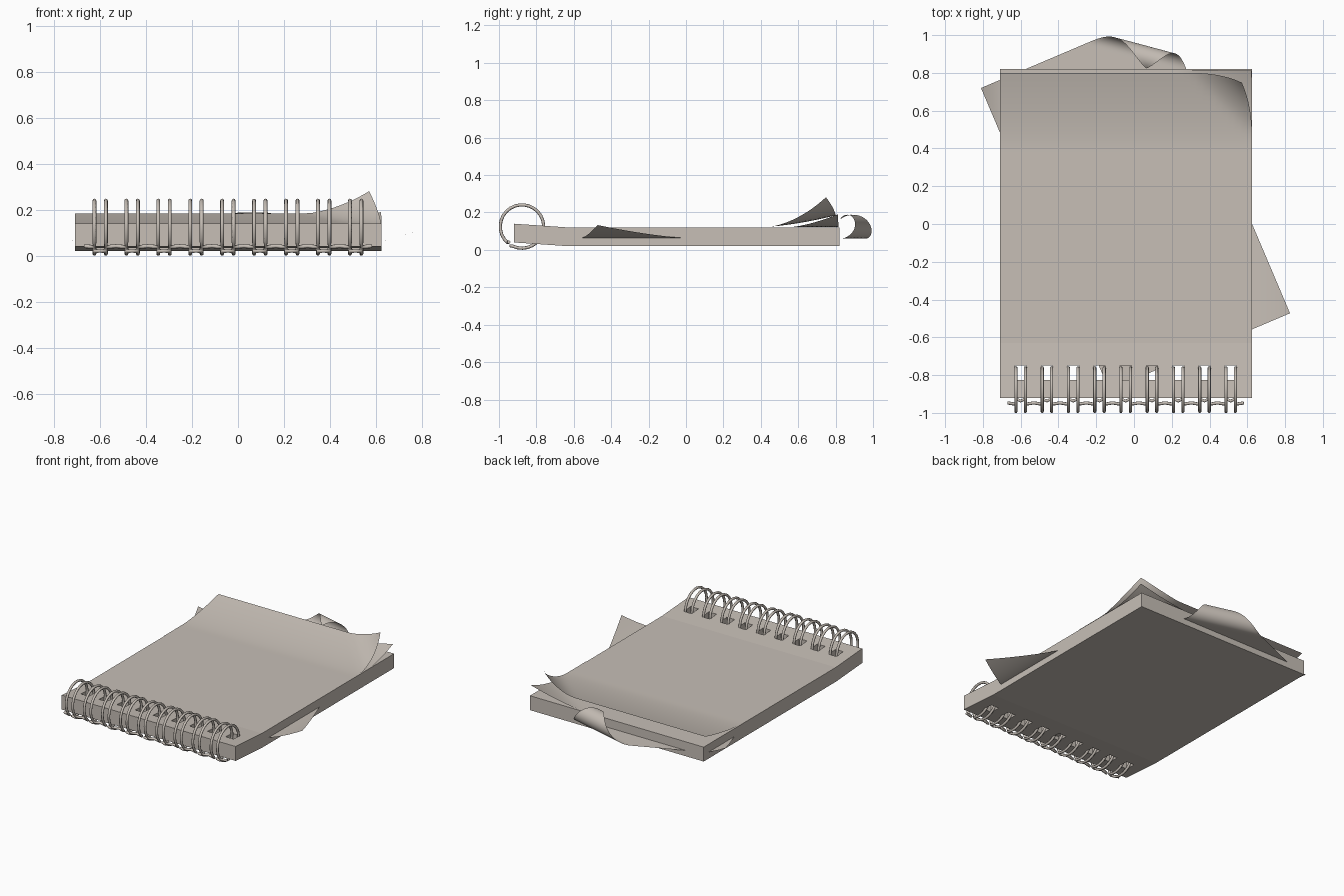
import bpy, bmesh, math
from mathutils import Vector

if "Cube" in bpy.data.objects:
    bpy.data.objects.remove(bpy.data.objects["Cube"])

mat = bpy.data.materials.new("warm_beige")
mat.diffuse_color = (0.57, 0.52, 0.47, 1)
mat.use_nodes = True
mat.node_tree.nodes["Principled BSDF"].inputs["Base Color"].default_value = mat.diffuse_color

X0, X1, Y0, Y1 = -0.71, 0.625, -0.92, 0.82
RINGS = [-0.60 + i * 0.139 for i in range(9)]


def finish(name, bm, smooth=False):
    me = bpy.data.meshes.new(name)
    bm.to_mesh(me)
    bm.free()
    ob = bpy.data.objects.new(name, me)
    bpy.context.collection.objects.link(ob)
    me.materials.append(mat)
    for p in me.polygons:
        p.use_smooth = smooth
    return ob


def grid(bm, xs, ys, func, skip=lambda x, y: False):
    v = [[bm.verts.new(func(x, y)) for y in ys] for x in xs]
    for i in range(len(xs) - 1):
        for j in range(len(ys) - 1):
            if not skip((xs[i] + xs[i + 1]) / 2, (ys[j] + ys[j + 1]) / 2):
                bm.faces.new((v[i][j], v[i + 1][j], v[i + 1][j + 1], v[i][j + 1]))


def span(a, b, n):
    return [a + (b - a) * i / n for i in range(n + 1)]


# Page block, gently raised at the binding, with square punched holes
xs = sorted([X0, X1] + [c + s for c in RINGS for s in (-0.03, 0.03)])
ys = [Y0, -0.825, -0.75, -0.70, -0.63, Y1]


def block_point(x, y):
    t = max(0.0, min(1.0, (-0.63 - y) / 0.29))
    return Vector((x, y, 0.02 + 0.02 * t))


bm = bmesh.new()
grid(bm, xs, ys, block_point,
     lambda x, y: -0.825 < y < -0.75 and any(abs(x - c) < 0.03 for c in RINGS))
ret = bmesh.ops.extrude_face_region(bm, geom=bm.faces[:], use_keep_orig=True)
new = [g for g in ret["geom"] if isinstance(g, bmesh.types.BMVert)]
bmesh.ops.translate(bm, verts=new, vec=(0, 0, 0.1))
bmesh.ops.recalc_face_normals(bm, faces=bm.faces[:])
finish("page_block", bm)


# Lifted top page with a curled corner
def curl(x, y, origin, n, depth, rise, pull, power):
    d = max(0.0, (x - origin[0]) * n[0] + (y - origin[1]) * n[1]) / depth
    s = pull * d ** 2
    return Vector((x - n[0] * s, y - n[1] * s, rise * d ** power))


def top_page(x, y):
    p = curl(x, y, (0.30, 0.80), (0.723, 0.691), 0.235, 0.097, 0.075, 1.4)
    p.z += 0.1225 + 0.062 * (max(0.0, y - 0.40) / 0.40) ** 1.6
    return p


def second_page(x, y):
    p = curl(x, y, (0.22, 0.815), (0.55, 0.835), 0.223, 0.069, 0.004, 1.5)
    p.z += 0.1212
    return p


for name, f, yb in (("top_page", top_page, 0.80), ("second_page", second_page, 0.815)):
    bm = bmesh.new()
    grid(bm, span(X0, X1, 40), span(0.2, yb, 24), f)
    finish(name, bm, True)

# Loose page slipped crookedly into the block, with curled corners
ang = math.radians(23)
U = Vector((math.cos(ang), math.sin(ang)))
V = Vector((math.sin(ang), -math.cos(ang)))
N = Vector((0.258, 0.966))
CREASE = Vector((-0.2, 1.0)) - N * 0.05
R = 0.064


def loose_page(u, v):
    p = Vector((-0.81, 0.72)) + U * u + V * v
    z = 0.06
    d = (p - CREASE).dot(N)
    if d > 0:
        p += N * (R * math.sin(d / R) - d)
        z += R * (1 - math.cos(d / R))
    z += 0.043 * (max(0.0, -0.68 - p.x) / 0.13) ** 1.5
    z += 0.065 * (max(0.0, p.x - 0.60) / 0.21) ** 1.5
    return Vector((p.x, p.y, z))


bm = bmesh.new()
grid(bm, span(0, 1.04, 70), span(0, 1.737, 110), loose_page)
bmesh.ops.reverse_faces(bm, faces=bm.faces[:])
finish("loose_page", bm, True)

# Twin-loop binding: one continuous wire
pts = []
for c in RINGS:
    arc = [math.radians(a) for a in span(228, -115, 26)]
    loop = [(-0.877 + 0.116 * math.cos(a), 0.125 + 0.116 * math.sin(a)) for a in arc]
    pts.append((c - 0.0695, -0.947, 0.042))
    pts.append((c - 0.045, -0.951, 0.040))
    pts += [(c - 0.025, y, z) for y, z in loop]
    pts.append((c, -0.937, 0.022))
    pts += [(c + 0.025, y, z) for y, z in reversed(loop)]
    pts.append((c + 0.045, -0.951, 0.040))
pts.append((RINGS[-1] + 0.0695, -0.947, 0.042))

cu = bpy.data.curves.new("binding_wire", "CURVE")
cu.dimensions = "3D"
cu.bevel_depth = 0.0085
cu.bevel_resolution = 2
cu.use_fill_caps = True
sp = cu.splines.new("POLY")
sp.points.add(len(pts) - 1)
for q, p in zip(sp.points, pts):
    q.co = (*p, 1)
sp.use_smooth = True
cu.materials.append(mat)
bpy.context.collection.objects.link(bpy.data.objects.new("binding_wire", cu))
